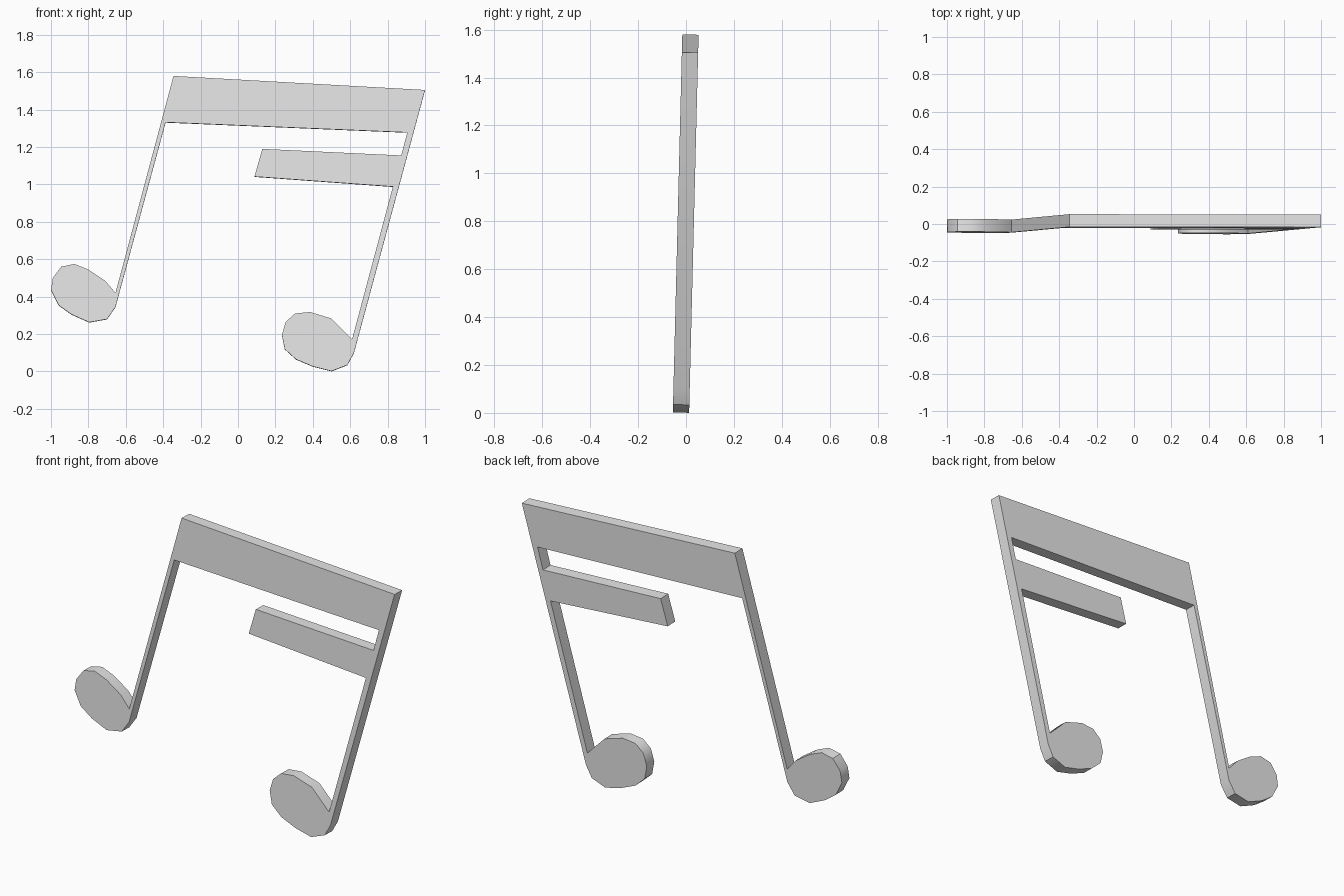
import bpy, bmesh, math

cube = bpy.data.objects.get("Cube")
if cube:
    bpy.data.objects.remove(cube, do_unlink=True)

THICKNESS = 0.068
FRONT_Y = -0.055   # front face at the ground
LEAN = 0.025       # backward lean per unit of height

grey = bpy.data.materials.new("light_grey")
grey.use_nodes = True
COLOUR = (0.8, 0.8, 0.8, 1)
grey.diffuse_color = COLOUR
grey.node_tree.nodes["Principled BSDF"].inputs["Base Color"].default_value = COLOUR

# Outline parts as (x, z) points, listed in order around the shape
right_head = [(-0.655, 0.345), (-0.70, 0.28), (-0.795, 0.263), (-0.89, 0.305),
              (-0.96, 0.355), (-1.0, 0.435), (-0.99, 0.50), (-0.945, 0.56),
              (-0.875, 0.575), (-0.80, 0.545), (-0.71, 0.485), (-0.655, 0.42)]
main_beam_top = [(-0.345, 1.58), (1.0, 1.505)]
left_head = [(0.62, 0.10), (0.585, 0.035), (0.50, 0.002), (0.40, 0.027),
             (0.31, 0.065), (0.25, 0.12), (0.235, 0.195), (0.255, 0.265),
             (0.305, 0.31), (0.385, 0.318), (0.50, 0.283), (0.61, 0.172)]
short_beam = [(0.828, 0.988), (0.088, 1.042), (0.13, 1.19), (0.873, 1.155)]
main_beam_bottom = [(0.905, 1.278), (-0.387, 1.332)]
outline = right_head + main_beam_top + left_head + short_beam + main_beam_bottom

# Beamed note pair: fill the outline and extrude it backwards
bm = bmesh.new()
face = bm.faces.new([bm.verts.new((x, FRONT_Y + LEAN * z, z)) for x, z in outline])
result = bmesh.ops.extrude_face_region(bm, geom=[face], use_keep_orig=True)
moved = [v for v in result["geom"] if isinstance(v, bmesh.types.BMVert)]
bmesh.ops.translate(bm, verts=moved, vec=(0, THICKNESS, -LEAN * THICKNESS))
bmesh.ops.recalc_face_normals(bm, faces=bm.faces)

mesh = bpy.data.meshes.new("beamed_music_notes")
bm.to_mesh(mesh)
bm.free()
mesh.materials.append(grey)
notes = bpy.data.objects.new("beamed_music_notes", mesh)
bpy.context.collection.objects.link(notes)

# Soft rims around the note heads, crisp edges elsewhere
bpy.ops.object.select_all(action="DESELECT")
notes.select_set(True)
bpy.context.view_layer.objects.active = notes
bpy.ops.object.shade_smooth_by_angle(angle=math.radians(40))
